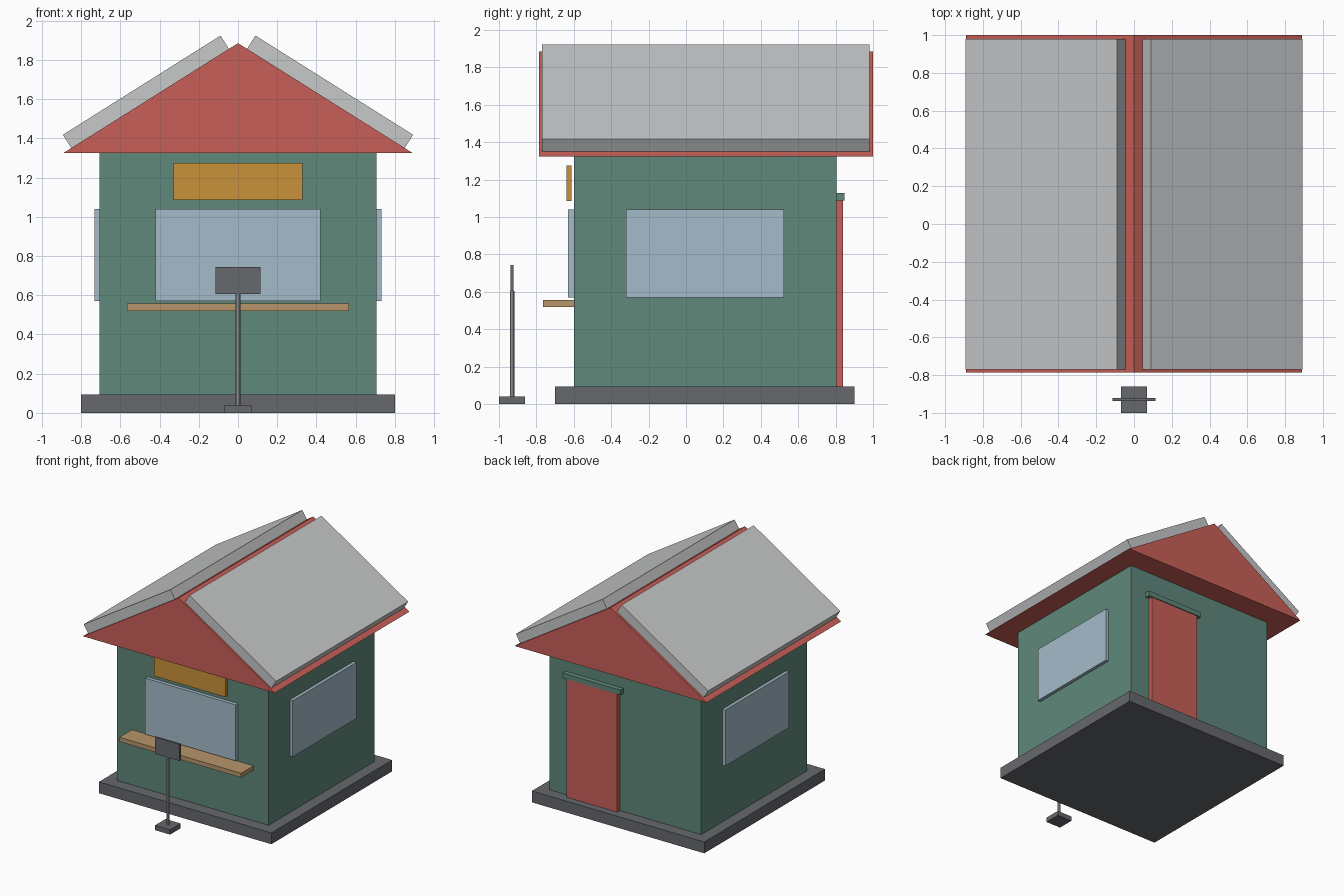
import bpy
from mathutils import Vector

default = bpy.data.objects.get("Cube")
if default:
    bpy.data.objects.remove(default, do_unlink=True)


def make_material(name, hex_colour):
    """Flat material from an sRGB hex colour."""
    channels = [int(hex_colour[i:i + 2], 16) / 255 for i in (0, 2, 4)]
    linear = [c / 12.92 if c <= 0.04045 else ((c + 0.055) / 1.055) ** 2.4 for c in channels]
    mat = bpy.data.materials.new(name)
    mat.use_nodes = True
    mat.diffuse_color = (*linear, 1)
    mat.node_tree.nodes["Principled BSDF"].inputs["Base Color"].default_value = (*linear, 1)
    return mat


green = make_material("wall green", "5F887B")
red = make_material("trim red", "C95F58")
roof_grey = make_material("roof light grey", "C7C8C9")
dark_grey = make_material("dark grey", "66686D")
glass = make_material("window blue", "A4BBC9")
amber = make_material("sign amber", "C9923A")
wood = make_material("shelf wood", "B8956B")
steel = make_material("pole steel", "B2B3B5")


def box(name, mat, x, y, z):
    """Box between the (min, max) pairs on each axis."""
    low, high = Vector((x[0], y[0], z[0])), Vector((x[1], y[1], z[1]))
    bpy.ops.mesh.primitive_cube_add(size=1, location=(low + high) / 2)
    obj = bpy.context.object
    obj.name = name
    for v in obj.data.vertices:
        v.co *= high - low
    obj.data.materials.append(mat)
    return obj


def extrude_y(name, mat, profile, y):
    """Extrude an (x, z) outline, counter-clockwise from the front, along y."""
    n = len(profile)
    verts = [(px, py, pz) for py in y for px, pz in profile]
    faces = [tuple(range(n)), tuple(reversed(range(n, 2 * n)))]
    faces += [(i, i + n, (i + 1) % n + n, (i + 1) % n) for i in range(n)]
    mesh = bpy.data.meshes.new(name)
    mesh.from_pydata(verts, [], faces)
    mesh.materials.append(mat)
    obj = bpy.data.objects.new(name, mesh)
    bpy.context.collection.objects.link(obj)
    return obj


# Foundation and walls
box("foundation", dark_grey, (-0.8, 0.8), (-0.7, 0.9), (0, 0.095))
box("walls", green, (-0.705, 0.705), (-0.6, 0.805), (0.095, 1.325))

# Gable block and the two roof panels lying on its slopes
half, eave, ridge = 0.89, 1.325, 1.885
extrude_y("gable", red, [(-half, eave), (half, eave), (0, ridge)], (-0.785, 1.0))

slope = Vector((half, eave - ridge))
lift = Vector((ridge - eave, half)).normalized() * 0.08
top = Vector((0, ridge))
upper, lower = top + slope * 0.052, top + slope * 0.955
panel = [upper, lower, lower + lift, upper + lift]
extrude_y("left_roof_panel", roof_grey, [(p.x, p.y) for p in panel], (-0.77, 0.98))
extrude_y("right_roof_panel", roof_grey, [(-p.x, p.y) for p in reversed(panel)], (-0.77, 0.98))

# Windows
sill, head = 0.57, 1.04
box("front_window", glass, (-0.42, 0.42), (-0.63, -0.6), (sill, head))
box("left_window", glass, (0.705, 0.732), (-0.32, 0.525), (sill, head))
box("right_window", glass, (-0.732, -0.705), (-0.32, 0.525), (sill, head))

# Front sign board and serving shelf
box("sign_board", amber, (-0.33, 0.33), (-0.64, -0.613), (1.085, 1.275))
box("serving_shelf", wood, (-0.565, 0.565), (-0.765, -0.6), (0.52, 0.557))

# Back door with its lintel
box("back_door", red, (0.05, 0.52), (0.805, 0.84), (0.095, 1.09))
box("door_lintel", green, (0.015, 0.555), (0.805, 0.847), (1.088, 1.13))

# Free-standing notice on a pole
box("stand_base", dark_grey, (-0.07, 0.07), (-1.0, -0.86), (0, 0.04))
bpy.ops.mesh.primitive_cylinder_add(vertices=8, radius=0.012, depth=0.565,
                                    location=(0, -0.93, 0.3225))
pole = bpy.context.object
pole.name = "stand_pole"
pole.data.materials.append(steel)
box("stand_plate", dark_grey, (-0.115, 0.115), (-0.938, -0.922), (0.605, 0.745))
